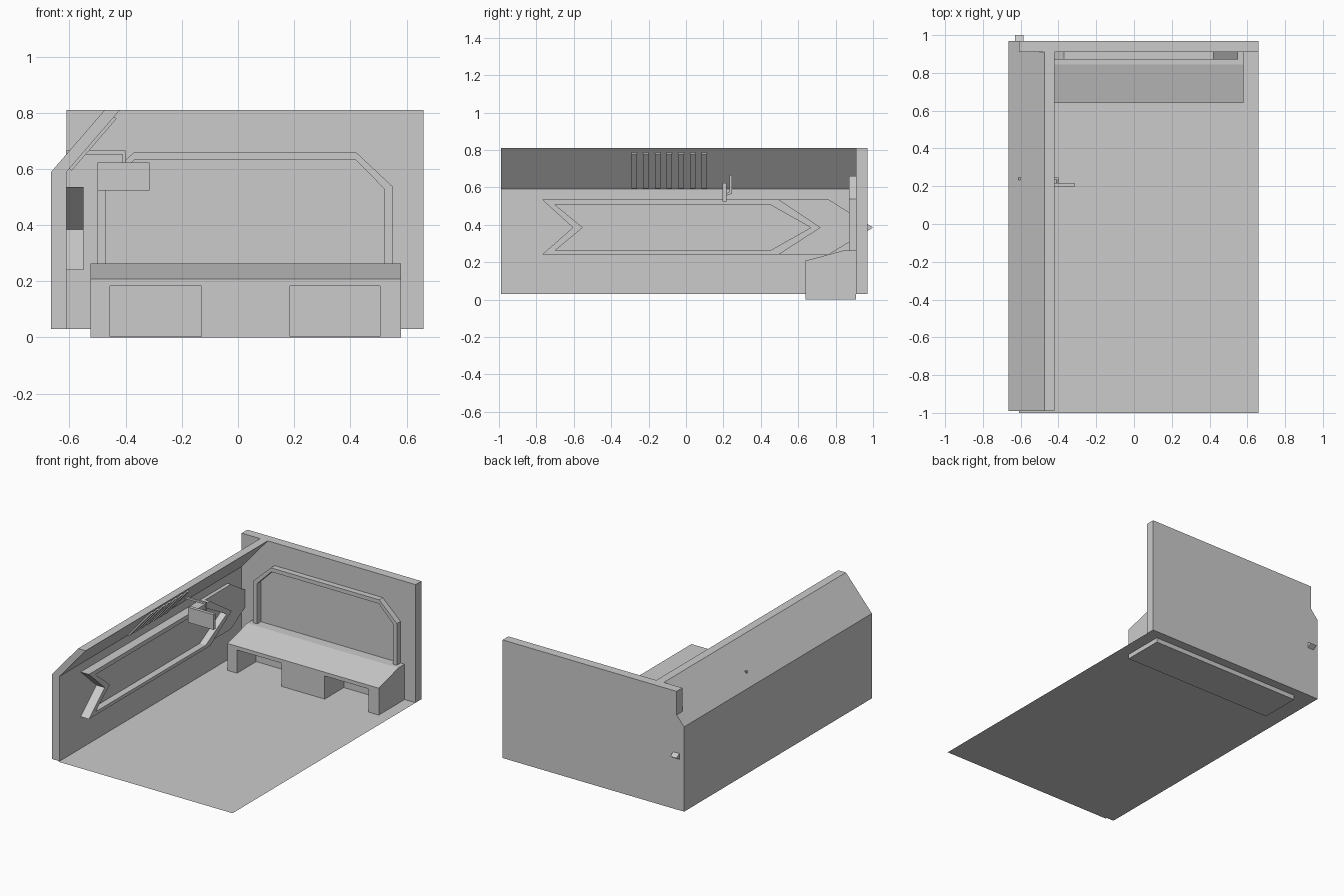
import bpy, bmesh, math
from mathutils import Vector

if "Cube" in bpy.data.objects:
    bpy.data.objects.remove(bpy.data.objects["Cube"])

grey = bpy.data.materials.new("panel_grey")
grey.diffuse_color = (0.6, 0.6, 0.6, 1)
grey.use_nodes = True
grey.node_tree.nodes["Principled BSDF"].inputs["Base Color"].default_value = grey.diffuse_color


def finish(bm, name):
    bmesh.ops.recalc_face_normals(bm, faces=bm.faces)
    mesh = bpy.data.meshes.new(name)
    bm.to_mesh(mesh)
    bm.free()
    mesh.materials.append(grey)
    ob = bpy.data.objects.new(name, mesh)
    bpy.context.collection.objects.link(ob)
    return ob


def place(p, axis, d):
    """Profile point (horizontal, z) placed at depth d along the axis."""
    return Vector((d, p[0], p[1])) if axis == "x" else Vector((p[0], d, p[1]))


def prism(name, pts, axis, d0, d1):
    bm = bmesh.new()
    loops = [[bm.verts.new(place(p, axis, d)) for p in pts] for d in (d0, d1)]
    bm.faces.new(loops[0])
    bm.faces.new(loops[1])
    bridge(bm, *loops)
    return finish(bm, name)


def bridge(bm, a, b):
    for i in range(len(a)):
        j = (i + 1) % len(a)
        bm.faces.new((a[i], a[j], b[j], b[i]))


def box(name, x0, x1, y0, y1, z0, z1):
    return prism(name, [(x0, z0), (x1, z0), (x1, z1), (x0, z1)], "y", y0, y1)


def tray(name, outer, inner, back, front, recess):
    """Plate along x with a raised rim around a recessed face."""
    bm = bmesh.new()
    loops = [[bm.verts.new(place(p, "x", d)) for p in pts]
             for pts, d in ((outer, back), (outer, front), (inner, front), (inner, recess))]
    bm.faces.new(loops[0])
    bm.faces.new(loops[3])
    for a, b in zip(loops, loops[1:]):
        bridge(bm, a, b)
    return finish(bm, name)


# Floor sheet
bm = bmesh.new()
bm.faces.new([bm.verts.new(v) for v in
              ((-0.61, -1, 0.03), (0.66, -1, 0.03), (0.66, 0.97, 0.03), (-0.61, 0.97, 0.03))])
finish(bm, "floor")

# Back wall and side wall leaning inward at the top
box("back_wall", -0.61, 0.66, 0.91, 0.97, 0.03, 0.81)
prism("side_wall", [(-0.665, 0.03), (-0.61, 0.03), (-0.61, 0.59), (-0.42, 0.81),
                    (-0.475, 0.81), (-0.665, 0.59)], "y", -0.99, 0.969)

# Arrow-shaped recessed panel on the side wall, with a second chevron after it
tray("arrow_panel",
     [(-0.77, 0.24), (0.495, 0.24), (0.72, 0.385), (0.495, 0.535), (-0.77, 0.535), (-0.605, 0.385)],
     [(-0.70, 0.262), (0.45, 0.262), (0.667, 0.385), (0.45, 0.507), (-0.70, 0.507), (-0.552, 0.385)],
     -0.615, -0.55, -0.595)
prism("chevron", [(0.495, 0.24), (0.763, 0.24), (1.0, 0.385), (0.763, 0.535),
                  (0.495, 0.535), (0.72, 0.385)], "x", -0.63, -0.585)

# Vent slats on the leaning part of the wall
low, high = Vector((-0.60, 0.60)), Vector((-0.44, 0.785))
off = Vector((0.009, -0.008))
for i in range(7):
    y = -0.292 + i * 0.0625
    prism(f"vent_slat_{i + 1}", [low - off, low + off * 0.8, high + off * 0.8, high - off],
          "y", y, y + 0.03)

# Screen on a bent arm
box("screen", -0.5, -0.315, 0.195, 0.217, 0.523, 0.623)
box("arm_bar", -0.612, -0.40, 0.233, 0.246, 0.652, 0.665)
box("arm_drop", -0.412, -0.40, 0.233, 0.246, 0.566, 0.652)
prism("arm_joint", [(0.21, 0.553), (0.246, 0.566), (0.246, 0.58), (0.21, 0.566)],
      "x", -0.412, -0.40)

# Bench with sloped top and two leg recesses
bench = prism("bench", [(0.64, 0), (0.91, 0), (0.91, 0.263), (0.845, 0.263), (0.64, 0.208)],
              "x", -0.525, 0.58)
for x0, x1 in ((-0.455, -0.13), (0.185, 0.505)):
    cutter = box("recess_cutter", x0, x1, 0.55, 0.84, 0.003, 0.183)
    cutter.hide_render = True
    mod = bench.modifiers.new("recess", "BOOLEAN")
    mod.operation = "DIFFERENCE"
    mod.solver = "EXACT"
    mod.object = cutter
    bpy.context.view_layer.objects.active = bench
    bpy.ops.object.modifier_apply(modifier=mod.name)
    bpy.data.objects.remove(cutter)

# Arched trim on the back wall, mirrored about its own centre
cx = 0.025
half_out = [(0.525, 0.25), (0.525, 0.538), (0.395, 0.66)]
half_in = [(0.392, 0.634), (0.495, 0.53), (0.495, 0.25)]
right = [(cx + u, z) for u, z in half_in + half_out]
ring = (right[3:] + [(cx - u, z) for u, z in reversed(half_out)]
        + [(cx - u, z) for u, z in reversed(half_in)] + right[:3])
prism("wall_trim", ring, "y", 0.872, 0.915)
